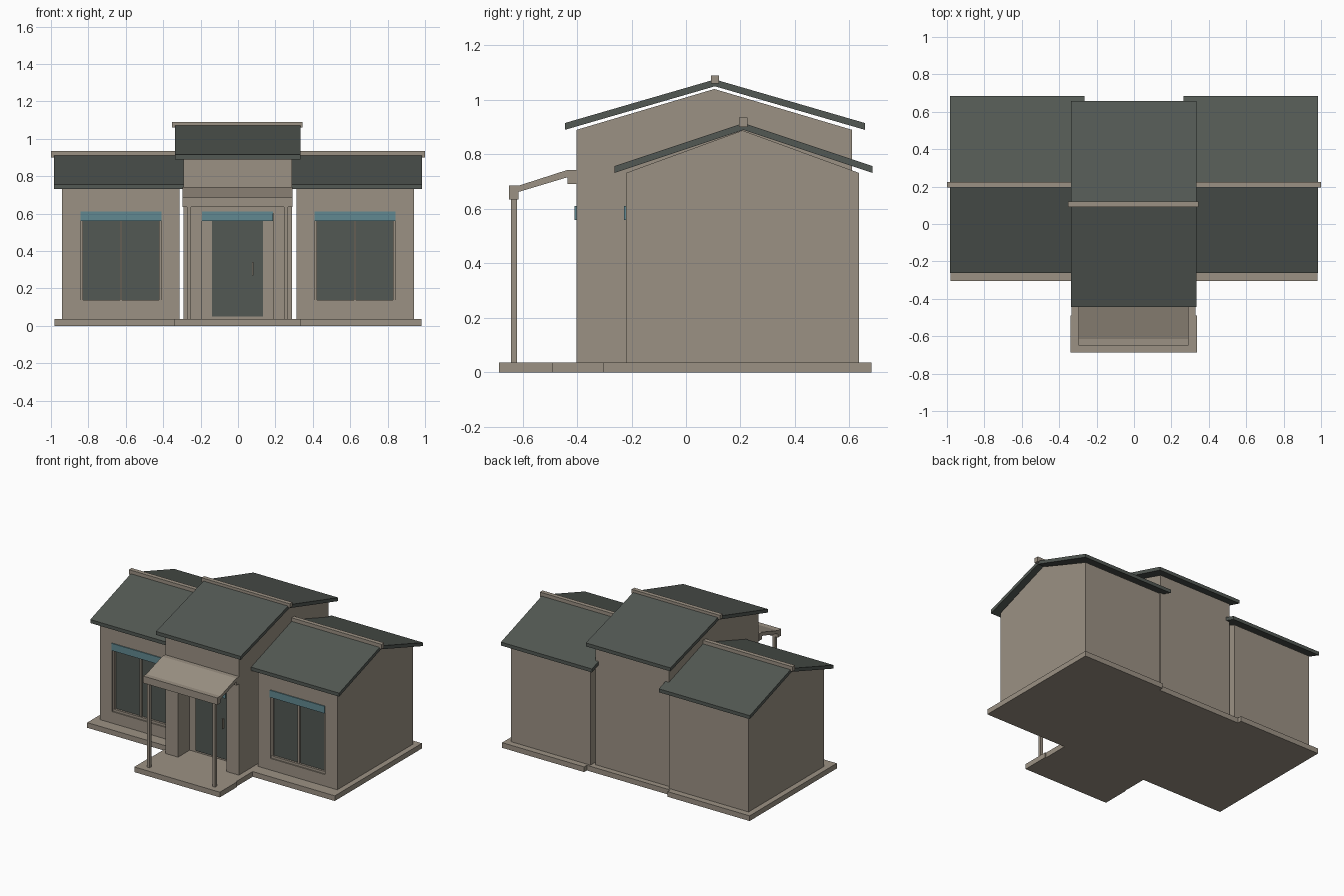
import bpy, bmesh

if "Cube" in bpy.data.objects:
    bpy.data.objects.remove(bpy.data.objects["Cube"])


def material(name, rgb):
    m = bpy.data.materials.new(name)
    m.diffuse_color = (*rgb, 1)
    m.use_nodes = True
    m.node_tree.nodes["Principled BSDF"].inputs["Base Color"].default_value = m.diffuse_color
    return m


TAN = material("tan_plaster", (0.33, 0.285, 0.23))
ROOF = material("dark_green_grey", (0.085, 0.098, 0.087))
TEAL = material("teal", (0.12, 0.25, 0.285))


def prism(name, profile, x0, x1, mat):
    """Extrude a (y, z) outline along x."""
    bm = bmesh.new()
    face = bm.faces.new([bm.verts.new((x0, y, z)) for y, z in profile])
    ext = bmesh.ops.extrude_face_region(bm, geom=[face])
    moved = [v for v in ext["geom"] if isinstance(v, bmesh.types.BMVert)]
    bmesh.ops.translate(bm, verts=moved, vec=(x1 - x0, 0, 0))
    bmesh.ops.recalc_face_normals(bm, faces=bm.faces)
    me = bpy.data.meshes.new(name)
    bm.to_mesh(me)
    bm.free()
    me.materials.append(mat)
    ob = bpy.data.objects.new(name, me)
    bpy.context.collection.objects.link(ob)
    return ob


def box(name, x, y, z, mat=TAN):
    x0, x1 = sorted(x)
    return prism(name, [(y[0], z[0]), (y[1], z[0]), (y[1], z[1]), (y[0], z[1])], x0, x1, mat)


def house(name, x, y, eave, peak):
    """Wall block with a gable at each end."""
    x0, x1 = sorted(x)
    return prism(name, [(y[0], 0.03), (y[1], 0.03), (y[1], eave),
                        (sum(y) / 2, peak), (y[0], eave)], x0, x1, TAN)


def roof(name, x, y, eave, peak, t=0.025):
    """Folded gable roof slab; eave and peak are top heights."""
    x0, x1 = sorted(x)
    m = sum(y) / 2
    return prism(name, [(y[0], eave - t), (m, peak - t), (y[1], eave - t),
                        (y[1], eave), (m, peak), (y[0], eave)], x0, x1, ROOF)


def cut(ob, x, y, z):
    c = box(ob.name + "_cutter", x, y, z)
    c.hide_render = True
    c.hide_viewport = True
    c.display_type = 'WIRE'
    mod = ob.modifiers.new("opening", 'BOOLEAN')
    mod.operation = 'DIFFERENCE'
    mod.solver = 'EXACT'
    mod.object = c


# Base slabs
box("centre_base", (-0.335, 0.33), (-0.49, 0.65), (0, 0.037))
box("porch_base", (-0.34, 0.337), (-0.687, -0.49), (0, 0.037))

# Side wings
for s, side in ((-1, "left"), (1, "right")):
    box(side + "_base", (s * 0.33, s * 0.98), (-0.305, 0.68), (0, 0.037))
    wing = house(side + "_wing", (s * 0.312, s * 0.94), (-0.22, 0.635), 0.732, 0.888)
    cut(wing, (s * 0.41, s * 0.842), (-0.3, -0.185), (0.12, 0.59))
    roof(side + "_roof", (s * 0.265, s * 0.985), (-0.263, 0.685), 0.757, 0.915)
    box(side + "_ridge_cap", (s * 0.265, s * 1.0), (0.195, 0.225), (0.9, 0.935))
    # Window frame, panes and header strip
    for n, x in (("inner", (0.41, 0.423)), ("middle", (0.62, 0.632)), ("outer", (0.829, 0.842))):
        box(f"{side}_window_{n}_bar", (s * x[0], s * x[1]), (-0.21, -0.185), (0.12, 0.59))
    box(side + "_window_sill", (s * 0.41, s * 0.842), (-0.212, -0.185), (0.12, 0.137))
    for n, x in (("inner", (0.423, 0.62)), ("outer", (0.632, 0.829))):
        box(f"{side}_window_{n}_pane", (s * x[0], s * x[1]), (-0.197, -0.188), (0.137, 0.585), ROOF)
    box(side + "_window_header", (s * 0.41, s * 0.842), (-0.227, -0.219), (0.56, 0.611), TEAL)
    # Porch post
    box(side + "_post", (s * 0.248 - 0.002, s * 0.27 - 0.002), (-0.642, -0.62), (0.03, 0.65))

# Centre block with recessed entrance
centre = house("centre_block", (-0.292, 0.288), (-0.402, 0.61), 0.89, 1.04)
cut(centre, (-0.193, 0.19), (-0.5, -0.27), (0.037, 0.6))
roof("centre_roof", (-0.337, 0.333), (-0.445, 0.657), 0.915, 1.075)
box("centre_ridge_cap", (-0.353, 0.346), (0.091, 0.121), (1.06, 1.09))
box("door", (-0.14, 0.134), (-0.278, -0.268), (0.05, 0.59), ROOF)
box("door_handle", (0.075, 0.082), (-0.29, -0.275), (0.27, 0.34))
box("entrance_header", (-0.193, 0.187), (-0.409, -0.401), (0.56, 0.611), TEAL)

# Porch canopy: front beam, sloped slab and wall beam
prism("porch_canopy", [(-0.65, 0.635), (-0.615, 0.635), (-0.615, 0.662), (-0.435, 0.716),
                       (-0.435, 0.692), (-0.4, 0.692), (-0.4, 0.743), (-0.435, 0.743),
                       (-0.615, 0.685), (-0.65, 0.685)], -0.296, 0.291, TAN)
